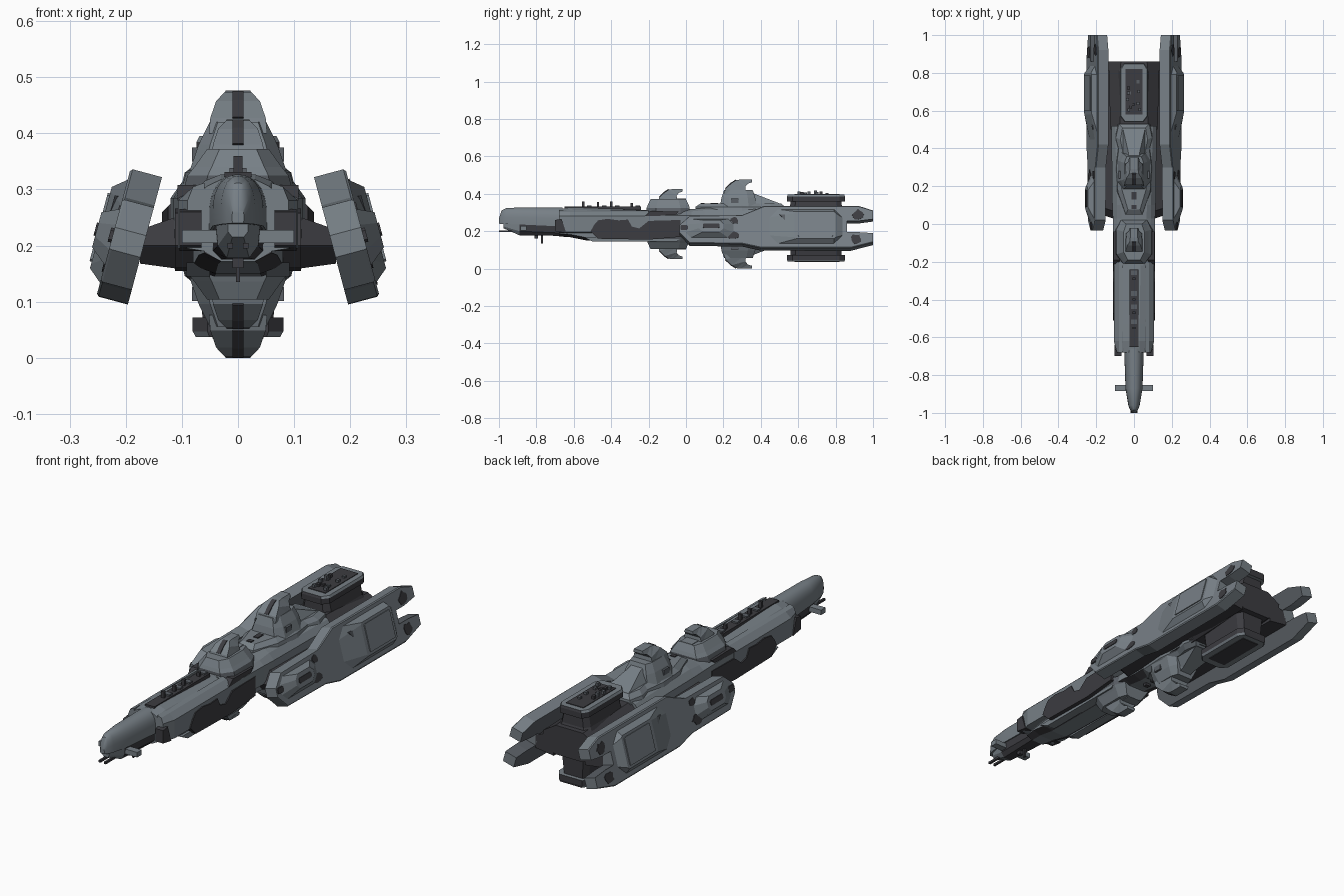
import bpy, bmesh, math, random

if "Cube" in bpy.data.objects:
    bpy.data.objects.remove(bpy.data.objects["Cube"])

random.seed(4)
MID = 0.238  # height of the ship's mirror plane


def material(name, rgb):
    m = bpy.data.materials.new(name)
    m.diffuse_color = (*rgb, 1)
    m.use_nodes = True
    m.node_tree.nodes["Principled BSDF"].inputs["Base Color"].default_value = m.diffuse_color
    return m


MATS = [material("hull grey", (0.185, 0.215, 0.24)),
        material("dark grey", (0.045, 0.045, 0.052)),
        material("mid grey", (0.10, 0.112, 0.128))]
LIGHT, DARK, MIDGREY = 0, 1, 2


def finish(name, bm, rule, smooth=None):
    bmesh.ops.recalc_face_normals(bm, faces=bm.faces)
    for f in bm.faces:
        f.material_index = rule(f.calc_center_median(), f.normal) if callable(rule) else rule
    me = bpy.data.meshes.new(name)
    bm.to_mesh(me)
    bm.free()
    for m in MATS:
        me.materials.append(m)
    ob = bpy.data.objects.new(name, me)
    bpy.context.collection.objects.link(ob)
    if smooth:
        bpy.context.view_layer.objects.active = ob
        ob.select_set(True)
        bpy.ops.object.shade_smooth_by_angle(angle=math.radians(smooth))
        ob.select_set(False)
    return ob


def skin(name, rings, rule=LIGHT, smooth=None):
    """Join equal-length rings of points and cap both ends."""
    bm = bmesh.new()
    vs = [[bm.verts.new(p) for p in r] for r in rings]
    n = len(vs[0])
    for a, b in zip(vs, vs[1:]):
        for i in range(n):
            j = (i + 1) % n
            bm.faces.new((a[i], a[j], b[j], b[i]))
    caps = [bm.faces.new(vs[0]), bm.faces.new(vs[-1])]
    bm.normal_update()
    bmesh.ops.triangulate(bm, faces=caps)
    return finish(name, bm, rule, smooth)


def loft(name, sections, rule=LIGHT, smooth=None):
    """Sections of (y, half outline from top to bottom), mirrored over x."""
    return skin(name, [[(x, y, z) for x, z in h] + [(-x, y, z) for x, z in reversed(h)]
                       for y, h in sections], rule, smooth)


def flip(z, low):
    return 2 * MID - z if low else z


def deck(name, outline, levels, low=False, rule=LIGHT):
    """Stack of y-outlines (half width, y); levels give (z, x scale, y scale)."""
    cy = sum(p[1] for p in outline) / len(outline)
    full = outline + [(-x, y) for x, y in reversed(outline)]
    return skin(name, [[(x * sx, cy + (y - cy) * sy, flip(z, low)) for x, y in full]
                       for z, sx, sy in levels], rule)


def box(name, x0, x1, y0, y1, z0, z1, rule=LIGHT, low=False):
    z0, z1 = flip(z0, low), flip(z1, low)
    return skin(name, [[(x0, y0, z), (x1, y0, z), (x1, y1, z), (x0, y1, z)]
                       for z in (z0, z1)], rule)


# ---- nose: rounded cap over a dark chin
def arch(w, base, top, n=7):
    return [(w * math.sin(t) + 0.001, base + (top - base) * math.cos(t) ** 0.6)
            for t in [i * math.pi / 2 / n for i in range(n)]] + [(w, base)]


loft("nose_cap", [(y, arch(w, b, t)) for y, w, b, t in
                  [(-1.0, 0.01, 0.24, 0.27), (-0.985, 0.02, 0.239, 0.312), (-0.96, 0.03, 0.238, 0.324),
                   (-0.87, 0.045, 0.235, 0.327), (-0.66, 0.052, 0.225, 0.327)]], LIGHT, 40)
loft("nose_chin", [(-0.975, [(0.018, 0.245), (0.018, 0.225), (0.01, 0.215)]),
                   (-0.89, [(0.04, 0.245), (0.036, 0.2), (0.02, 0.178)]),
                   (-0.66, [(0.048, 0.245), (0.045, 0.19), (0.03, 0.175)])],
     lambda c, n: LIGHT if c.y < -0.9 else DARK)
box("nose_fin", -0.1, 0.1, -0.885, -0.852, 0.205, 0.228, LIGHT)
for x in (-0.014, 0.014):
    box("nose_gun", x - 0.005, x + 0.005, -1.0, -0.9, 0.195, 0.205, DARK)
box("chin_antenna", -0.004, 0.004, -0.775, -0.765, 0.135, 0.185, DARK)
box("chin_sensor", -0.01, 0.01, -0.81, -0.79, 0.16, 0.185, DARK)

# ---- armoured neck and main hull
hull_rule = lambda c, n: DARK if c.z < 0.185 and abs(n.x) < 0.97 and n.z > -0.95 else LIGHT


def hull(y, top, w0, w1, w2, low, wl):
    return (y, [(w0, top), (w1, top - 0.012), (w2, 0.285), (w2, 0.2), (wl, 0.19),
                (wl, low + 0.015), (wl * 0.5, low)])


loft("neck_hull", [hull(-0.68, 0.318, 0.03, 0.055, 0.078, 0.172, 0.06),
                   hull(-0.62, 0.327, 0.03, 0.06, 0.085, 0.168, 0.07),
                   hull(-0.53, 0.325, 0.03, 0.06, 0.09, 0.15, 0.08),
                   hull(-0.2, 0.312, 0.035, 0.065, 0.1, 0.145, 0.085)], hull_rule)
loft("main_hull", [hull(-0.22, 0.312, 0.05, 0.075, 0.105, 0.145, 0.085),
                   hull(0.03, 0.318, 0.065, 0.09, 0.112, 0.145, 0.085),
                   hull(0.1, 0.325, 0.07, 0.09, 0.115, 0.135, 0.085),
                   hull(0.52, 0.325, 0.075, 0.1, 0.12, 0.135, 0.09)], hull_rule)
box("spine_strip", -0.024, 0.024, -0.65, -0.24, 0.31, 0.331, DARK)
for y, h in [(-0.55, 0.36), (-0.47, 0.356), (-0.4, 0.358), (-0.29, 0.35)]:
    box("spine_antenna", -0.008, 0.008, y - 0.006, y + 0.006, 0.32, h, DARK)
    box("spine_hatch", -0.015, 0.015, y + 0.02, y + 0.045, 0.325, 0.338, MIDGREY)


def side(name, s, pts, x0, x1, rule):
    """Plate with a (y, z) outline between two x positions."""
    return skin(name, [[(s * x, y, z) for y, z in pts] for x in (x0, x1)], rule)


for s in (-1, 1):
    # side armour, sloped on top, with dark painted patches
    skin("neck_armour", [[(s * x, y, z) for x, z in ((0.06, 0.312), (0.08, 0.305), (w, 0.28), (w, 0.195), (0.06, 0.19))]
                         for y, w in ((-0.68, 0.09), (-0.62, 0.107), (-0.2, 0.107))], LIGHT)
    side("armour_front_patch", s, [(-0.7, 0.2), (-0.7, 0.26), (-0.665, 0.265), (-0.64, 0.19)], 0.065, 0.104, DARK)
    side("neck_dark_patch", s, [(-0.51, 0.2), (-0.49, 0.235), (-0.47, 0.258), (-0.42, 0.266), (-0.36, 0.258),
                                (-0.31, 0.262), (-0.29, 0.225), (-0.25, 0.215), (-0.2, 0.255), (-0.03, 0.26),
                                (-0.03, 0.17), (-0.2, 0.155), (-0.47, 0.16)], 0.08, 0.112, DARK)
    side("neck_edge_patch", s, [(-0.22, 0.28), (-0.19, 0.308), (-0.04, 0.305), (-0.06, 0.285)], 0.075, 0.1075, DARK)
    side("lower_neck_skirt", s, [(-0.55, 0.17), (-0.5, 0.145), (-0.05, 0.145), (-0.02, 0.17)], 0.05, 0.092, LIGHT)
    # dark struts carrying the side pods
    skin("pod_strut", [[(s * x, y, z) for y, z in ((a, 0.2), (a + 0.04, t), (0.86, t), (0.86, b), (a + 0.04, b))]
                       for x, a, t, b in ((0.08, 0.02, 0.262, 0.155), (0.175, 0.05, 0.228, 0.168))], DARK)

# ---- dark engine block at the stern
loft("engine_block", [(0.5, [(0.075, 0.32), (0.125, 0.27), (0.125, 0.19), (0.08, 0.14)]),
                      (0.86, [(0.07, 0.3), (0.135, 0.26), (0.135, 0.2), (0.07, 0.165)])], DARK)

# ---- towers and stern decks, above and mirrored below
CREST = [(-0.5, 0, 1), (-0.44, 0.36, 0.95), (-0.22, 0.76, 0.75), (-0.05, 0.97, 0.45), (0.1, 1, 0.42),
         (0.5, 1, 0.42), (0.5, 0.8, 0.5), (0.36, 0.72, 0.6), (0.27, 0.5, 0.85), (0.3, 0, 1)]


def crest(name, cy, length, z0, z1, w, low):
    pts = [(cy + length * a, z0 + (z1 - z0) * b, w * c) for a, b, c in CREST]
    skin(name, [[(k * h, y, flip(z, low)) for y, z, h in pts] for k in (-1, 1)], LIGHT)
    # dark window strip following the leading slope
    strip = [(y - 0.004, z + 0.002) for y, z, h in pts[1:4]] + [(y + 0.01, z - 0.008) for y, z, h in pts[3:0:-1]]
    skin(name + "_window", [[(x, y, flip(z, low)) for y, z in strip] for x in (-0.01, 0.01)], DARK)


for low in (False, True):
    tag = "lower_" if low else "upper_"
    # forward turret
    deck(tag + "fore_base", [(0.06, -0.21), (0.1, -0.16), (0.1, -0.03), (0.075, 0.02)],
         [(0.29, 1, 1), (0.325, 0.9, 1), (0.34, 0.78, 0.95), (0.372, 0.55, 0.82)], low,
         lambda c, n: MIDGREY if abs(c.z - MID) < 0.085 else LIGHT)
    crest(tag + "fore_crest", -0.085, 0.13, 0.355, 0.425, 0.047, low)
    box(tag + "fore_rear_box", -0.03, 0.03, -0.06, 0.0, 0.35, 0.375, LIGHT, low)
    # main tower
    deck(tag + "main_tower_foot", [(0.045, 0.12 if low else 0.05), (0.09, 0.17), (0.098, 0.3), (0.085, 0.4),
                                   (0.1, 0.46), (0.085, 0.53)],
         [(0.31, 1, 1), (0.33, 0.95, 1), (0.348, 0.72, 0.9)], low)
    deck(tag + "main_tower", [(0.055, 0.19), (0.078, 0.23), (0.078, 0.33), (0.06, 0.37)],
         [(0.33, 1.12, 1.1), (0.38, 0.9, 1), (0.42, 0.65, 0.85)], low)
    crest(tag + "main_crest", 0.277, 0.15, 0.4, 0.476, 0.052, low)
    # rear slope of the main tower
    skin(tag + "tower_tail", [[(k * w, y, flip(z, low)) for y, z, w in
                              ((0.33, 0.415, 0.03), (0.38, 0.395, 0.03), (0.51, 0.345, 0.06),
                               (0.53, 0.32, 0.07), (0.33, 0.32, 0.075))] for k in (-1, 1)], LIGHT)
    for s in (-1, 1):
        box(tag + "tower_gun", s * 0.068, s * 0.082, 0.24, 0.28, 0.35, 0.375, MIDGREY, low)
    # stern deck on a dark pedestal; the lower one hangs deeper and is wider
    out = [(0.05, 0.54), (0.074, 0.57), (0.074, 0.82), (0.055, 0.85)]
    d, k = (0.044, 1.09) if low else (0, 1)
    deck(tag + "stern_pedestal", out, [(0.27, 1.25, 1), (0.31, 1.0, 0.9), (0.362 + d, 0.85, 0.88)], low, DARK)
    deck(tag + "stern_deck", out, [(0.36 + d, k, 1), (0.385 + d, k, 1), (0.395 + d, 0.93 * k, 0.98)], low,
         lambda c, n: LIGHT if abs(n.z) > 0.3 else DARK)
    box(tag + "stern_inlay", -0.045, 0.045, 0.58, 0.82, 0.388 + d, 0.398 + d, DARK, low)
    box(tag + "tower_slot", -0.012, 0.012, 0.13, 0.17, 0.335, 0.352, DARK, low)
    box(tag + "spine_slot", -0.012, 0.012, 0.08, 0.1, 0.335, 0.352, DARK, low)

for i in range(12):  # small stern equipment
    x, y = random.uniform(-0.035, 0.035), random.uniform(0.6, 0.8)
    box("stern_equipment", x - 0.007, x + 0.007, y - 0.008, y + 0.008, 0.396,
        random.uniform(0.402, 0.418), random.choice((DARK, MIDGREY)))

# ---- tilted side pods: outlines in (y, u), u up along the pod, n outward
POD = [(-0.035, -0.03), (0.02, -0.09), (0.3, -0.093), (0.4, -0.116), (0.88, -0.117), (1.0, -0.085),
       (1.0, -0.036), (0.92, -0.03), (0.86, -0.03), (0.86, 0.034), (0.92, 0.034), (1.0, 0.045), (1.0, 0.092),
       (0.92, 0.118), (0.42, 0.118), (0.3, 0.066), (0.02, 0.062), (-0.035, 0.01)]
TILT = math.radians(15)


def pod_part(name, s, layers, rule=LIGHT):
    def at(y, u, n):
        return (s * (0.166 + n * math.cos(TILT) - u * math.sin(TILT)), y,
                0.208 + u * math.cos(TILT) + n * math.sin(TILT))
    return skin(name, [[at(y, u, n) for y, u in pts] for pts, n in layers], rule)


def rect(y0, y1, u0, u1, c=0.03):
    return [(y0 + c, u0), (y1 - c, u0), (y1, u0 + c), (y1, u1 - c), (y1 - c, u1),
            (y0 + c, u1), (y0, u1 - c), (y0, u0 + c)]


def blotch(y, u, ry, ru):
    """Ragged star-like paint outline."""
    return [(y + ry * r * math.cos(a), u + ru * r * math.sin(a)) for a, r in
            [(i * math.pi / 6, random.uniform(0.7, 1.15)) for i in range(12)]]


for s in (-1, 1):
    pod_part("pod_shell", s, [(POD, 0), (POD, 0.054), ([(y, u * 0.96) for y, u in POD], 0.058)],
             lambda c, n: MIDGREY if n.x * c.x < -0.05 else LIGHT)
    pod_part("pod_panel", s, [(rect(0.43, 0.84, -0.095, 0.1, 0.05), 0.055),
                              (rect(0.58, 0.8, -0.072, 0.078, 0.008), 0.082)])
    pod_part("pod_panel_face", s, [(rect(0.6, 0.785, -0.06, 0.066, 0.004), n) for n in (0.08, 0.086)])
    chevron = ((0.5, 0.065), (0.54, 0.065), (0.6, -0.01), (0.57, -0.01))
    pod_part("pod_chevron_patch", s, [(chevron, 0.06), (chevron, 0.073)], MIDGREY)
    pod_part("pod_blister", s, [(rect(-0.01, 0.26, -0.062, 0.045), 0.055),
                                (rect(0.07, 0.2, -0.035, 0.03, 0.02), 0.088)])
    pod_part("pod_blister_slot", s, [(rect(0.09, 0.18, -0.014, 0.01, 0.006), n) for n in (0.085, 0.091)], DARK)
    pod_part("pod_front_slot", s, [(rect(-0.03, 0.01, -0.018, 0.008, 0.005), n) for n in (0.03, 0.064)], DARK)
    for y, u, ry, ru in [(0.92, 0.068, 0.032, 0.028), (0.91, -0.07, 0.032, 0.028),
                         (0.25, -0.045, 0.035, 0.025), (0.26, 0.035, 0.022, 0.018)]:
        b = blotch(y, u, ry, ru)
        pod_part("pod_dark_patch", s, [(b, 0.054), (b, 0.0605)], DARK)
